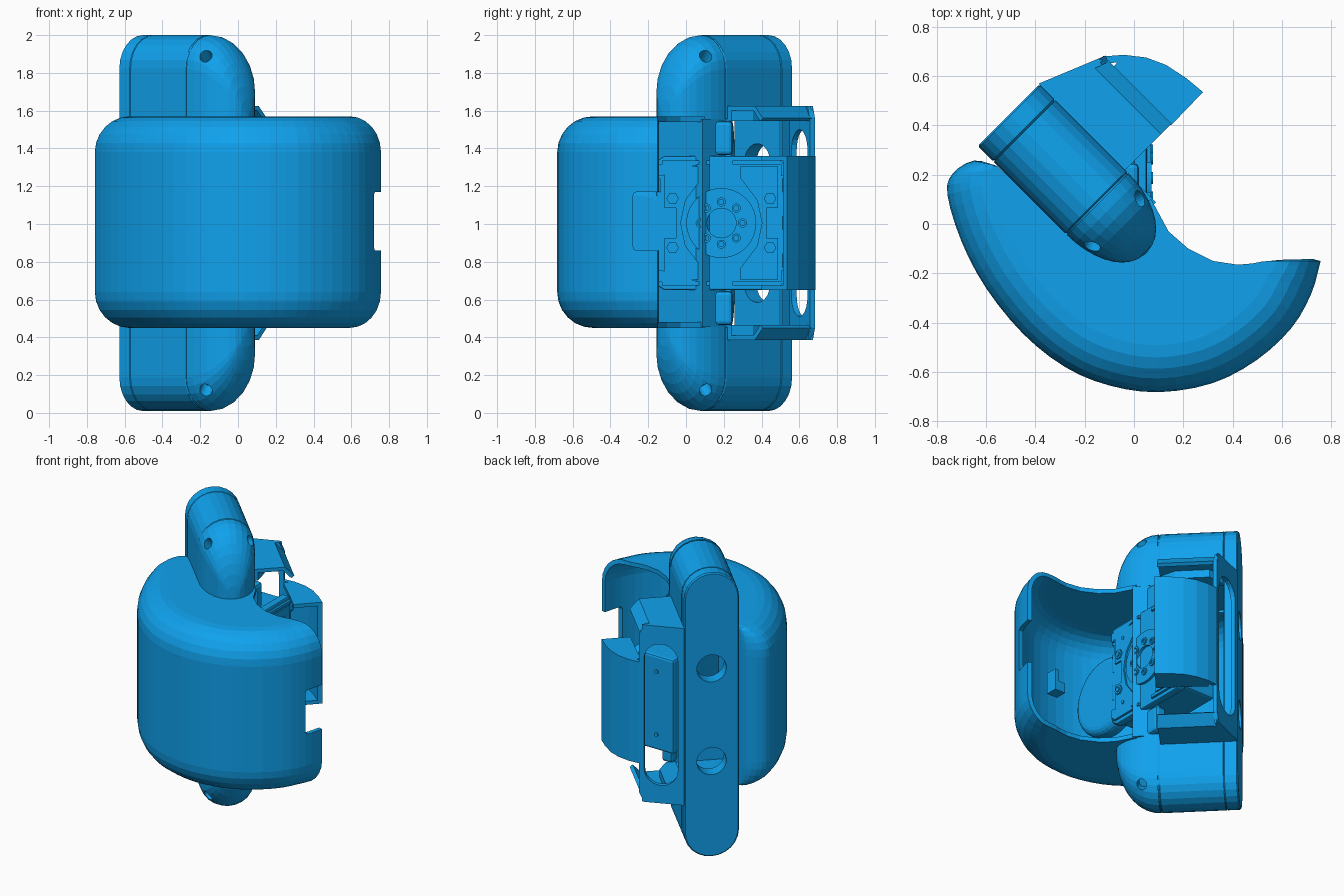
import bpy, bmesh
from math import sin, cos, pi, sqrt, radians
from mathutils import Vector

if "Cube" in bpy.data.objects:
    bpy.data.objects.remove(bpy.data.objects["Cube"])

R2 = sqrt(2)
ZM = 1.005                      # height of the mirror plane
blue = bpy.data.materials.new("blue_plastic")
blue.diffuse_color = (0.005, 0.36, 0.85, 1)
blue.use_nodes = True
blue.node_tree.nodes["Principled BSDF"].inputs["Base Color"].default_value = blue.diffuse_color


def loc(u, v, z):
    """Bracket frame (turned 45 degrees) to world."""
    return Vector(((u - v) / R2, (u + v) / R2, z))


def make(name, verts, faces, fix=True):
    me = bpy.data.meshes.new(name)
    me.from_pydata([tuple(v) for v in verts], [], faces)
    me.materials.append(blue)
    if fix:
        bm = bmesh.new()
        bm.from_mesh(me)
        bmesh.ops.recalc_face_normals(bm, faces=bm.faces)
        bm.to_mesh(me)
        bm.free()
    ob = bpy.data.objects.new(name, me)
    bpy.context.collection.objects.link(ob)
    return ob


def apply(ob, mod):
    bpy.ops.object.select_all(action='DESELECT')
    ob.select_set(True)
    bpy.context.view_layer.objects.active = ob
    bpy.ops.object.modifier_apply(modifier=mod.name)


def loft(name, loops):
    n = len(loops[0])
    verts = [p for l in loops for p in l]
    faces = [(k * n + i, k * n + (i + 1) % n, (k + 1) * n + (i + 1) % n, (k + 1) * n + i)
             for k in range(len(loops) - 1) for i in range(n)]
    faces += [tuple(range(n)), tuple(range(len(verts) - n, len(verts)))]
    return make(name, verts, faces)


def prism(name, pts, a, b, f):
    """Extrude a 2D outline from a to b; f maps (p, q, depth) to world."""
    return loft(name, [[f(p, q, d) for p, q in pts] for d in (a, b)])


def xyz(x, y, z):
    return Vector((x, y, z))


def box(name, lo, hi):
    return prism(name, [(lo[0], lo[1]), (hi[0], lo[1]), (hi[0], hi[1]), (lo[0], hi[1])], lo[2], hi[2], xyz)


def rod(name, p, q, r, n=20):
    p, q = Vector(p), Vector(q)
    rot = (q - p).to_track_quat('Z', 'Y')
    ring = [rot @ Vector((r * cos(2 * pi * i / n), r * sin(2 * pi * i / n), 0)) for i in range(n)]
    return loft(name, [[p + c for c in ring], [q + c for c in ring]])


def bevel(ob, w, seg=2):
    m = ob.modifiers.new("bevel", 'BEVEL')
    m.width, m.segments, m.limit_method = w, seg, 'ANGLE'
    apply(ob, m)
    return ob


def cut(ob, cutter):
    m = ob.modifiers.new("cut", 'BOOLEAN')
    m.object, m.operation, m.solver = cutter, 'DIFFERENCE', 'EXACT'
    apply(ob, m)
    bpy.data.objects.remove(cutter)


def stadium(c, r, z0, z1, n=12):
    top = [(c + r * cos(pi * i / n), z1 - r + r * sin(pi * i / n)) for i in range(n + 1)]
    return top + [(2 * c - p, z0 + z1 - z) for p, z in top]


def catmull(pts, k):
    P = [Vector(p) for p in pts]
    P = [2 * P[0] - P[1]] + P + [2 * P[-1] - P[-2]]
    out = []
    for i in range(1, len(P) - 2):
        a, b, c, d = P[i - 1:i + 3]
        for j in range(k):
            t = j / k
            out.append(0.5 * (2 * b + (c - a) * t + (2 * a - 5 * b + 4 * c - d) * t * t
                              + (3 * b - a - 3 * c + d) * t ** 3))
    return out + [P[-2]]


# Big curved shell: outer plan curve, rounded top and bottom, inner flange edge
outer = catmull([(.757, -.15), (.72, -.28), (.64, -.42), (.5, -.55), (.32, -.645), (.1, -.682),
                 (-.1, -.655), (-.28, -.58), (-.45, -.445), (-.6, -.26), (-.7, -.07),
                 (-.757, .12), (-.735, .205), (-.65, .257), (-.56, .237)], 3)
edge = [(.55, -.15), (.52, -.152), (.48, -.16), (.42, -.165), (.32, -.15), (.22, -.1), (.14, -.03),
        (.07, .1), (-.28, -.03), (-.36, .05), (-.44, .13), (-.5, .185), (-.54, .22), (-.55, .23),
        (-.553, .234)]
edge = [Vector(edge[i]).lerp(Vector(edge[i + 1]), j / 3) for i in range(14) for j in range(3)]
edge.append(Vector((-.553, .234)))
R, Z0, Z1, SEG = .19, .45, 1.57, 6
half = [(R * (1 - cos(a)), R * sin(a)) for a in [pi / 2 * i / SEG for i in range(SEG + 1)]]
verts = []
for i, (o, e) in enumerate(zip(outer, edge)):
    t = outer[min(i + 1, len(outer) - 1)] - outer[max(i - 1, 0)]
    nrm = Vector((t.y, -t.x)).normalized()
    if i == 0:
        nrm = Vector((-1, 0))
    d = e - o
    if nrm.dot(d) < 0:
        nrm = -nrm
    w = min(1, max(0, (i - 27) / 6))          # blend inset direction towards the narrow tip
    dirn = nrm.lerp(d.normalized(), w).normalized()
    s = min(1, .8 * d.length / R)
    col = [(*(o + dirn * f * s), Z1 - R + h) for f, h in half] + [(e.x, e.y, Z1)]
    verts += [(x, y, Z0 + Z1 - z) for x, y, z in reversed(col)] + col
m = len(verts) // len(outer)
shell = make("outer_shell", verts,
             [(i * m + j, i * m + j + 1, (i + 1) * m + j + 1, (i + 1) * m + j)
              for i in range(len(outer) - 1) for j in range(m - 1)], fix=False)
sol = shell.modifiers.new("wall", 'SOLIDIFY')
sol.thickness, sol.offset = .03, -1
apply(shell, sol)
cut(shell, bevel(box("notch_cutter", (.6, -.28, .86), (.9, -.05, 1.17)), .02))

# Upper and lower arms with rounded noses and screw recesses
UC, HW = -.047, .177
arch = [(-HW, 0)] + [(-HW * cos(pi * i / 12), .268 + HW * sin(pi * i / 12)) for i in range(13)] + [(HW, 0)]
for tag, s in (("upper", 1), ("lower", -1)):
    def sec(v, k):
        return [loc(UC + u * k, v, ZM + s * (.55 + h * k)) for u, h in arch]
    loft(tag + "_arm", [sec(.168, .985), sec(.174, 1), sec(.58, 1)])
    nose = loft(tag + "_arm_nose", [sec(.162 - .28 * sin(t), cos(t) ** .92)
                                    for t in [radians(88) * i / 9 for i in range(10)]])
    loft(tag + "_arm_joint", [sec(.15, .97), sec(.19, .97)])
    for k in (-1, 1):
        a = (UC + k * .095, .07, ZM + s * .84)
        b = (UC + k * .22, .03, ZM + s * .97)
        cut(nose, rod("screw_cutter", loc(*a), loc(*b), .034))

    # Folded flange of the motor holder, closed up to the slanted plate
    prof = [(.10, .62), (.335, .62), (.395, .555), (.375, .54), (.325, .595), (.10, .595)]
    prism(tag + "_holder_flange", prof, .18, .57, lambda u, h, v: loc(u, v, ZM + s * h))
    prism(tag + "_holder_corner", [(.10, .56), (.375, .56), (.385, .565), (.134, .665), (.10, .665)],
          .595, .62, lambda u, v, h: loc(u, v, ZM + s * h))
    prism(tag + "_holder_gusset", [(.10, .18), (.16, .18), (.22, .28), (.22, .5), (.10, .6)],
          .54, .6, lambda u, v, h: loc(u, v, ZM + s * h))

# Back plate with two round holes
plate = bevel(prism("back_plate", stadium(UC, HW, .01, 2.0), .58, .672, loc_uzv := (
    lambda u, z, v: loc(u, v, z))), .008, 1)
for z in (1.33, .68):
    cut(plate, rod("hole_cutter", loc(UC, .5, z), loc(UC, .8, z), .095, 32))

# Slanted holder plate with long slot
A, B = Vector((-.385, .57)), Vector((-.115, .683))
T = (B - A).normalized()
N = Vector((T.y, -T.x))
L = (B - A).length


def slant(p, z, d):
    q = A + T * p + N * d
    return Vector((q.x, q.y, z))


holder = prism("holder_plate", [(0, .385), (L - .03, .385), (L, .45), (L, 1.56), (L - .03, 1.625), (0, 1.625)],
               0, .03, slant)
cut(holder, prism("slot_cutter", stadium(L / 2 + .005, .11, .51, 1.5), -.1, .1, slant))

# Curved motor cover: thin wall with end caps, open towards the drive
arc = [(-.12, .68), (-.04, .686), (.05, .675), (.13, .645), (.21, .593), (.28, .535)]
inner = [(.258, .513), (.19, .568), (.115, .618), (.04, .647), (-.04, .657), (-.11, .652)]
prism("motor_cover", arc + inner, .65, 1.36, xyz)
for z in (.65, 1.335):
    prism("cover_cap", arc[1:] + [(.15, .4), (.08, .47), (-.09, .63)], z, z + .025, xyz)

# Post joining the two arms behind the drive
prism("pivot_post", [(-.22, .0), (.125, .0), (.125, .175), (-.22, .175)], .455, 1.555, loc)

# Drive unit facing +x
CY, CZ = .187, 1.005
bevel(box("drive_body", (-.25, CY - .32, CZ - .33), (.03, CY + .31, CZ + .33)), .015)


def yz(y, z, x):
    return Vector((x, CY + y, CZ + z))


def disc(name, y, z, x0, x1, r, n=20):
    return rod(name, yz(y, z, x0), yz(y, z, x1), r, n)


for z in (.45, -.45):
    bevel(prism("drive_mount_pad", [(-.15, z - .09), (.06, z - .09), (.06, z + .09), (-.15, z + .09)],
                -.06, .02, yz), .02)
    disc("mount_screw", -.06, z, .0, .03, .012, 10)
face = bevel(prism("drive_face", [(-.342, -.33), (-.3, -.355), (.3, -.355), (.342, -.33),
                                  (.342, .33), (.3, .355), (-.3, .355), (-.342, .33)],
                   .0, .052, yz), .008)
for sy in (-1, 1):
    for z in (-.2, 0, .2):
        cut(face, prism("edge_cutter", [(sy * .325, z - .035), (sy * .4, z - .035),
                                        (sy * .4, z + .035), (sy * .325, z + .035)], -.05, .1, yz))
    # Raised side brackets with corner clips, nuts and screws
    prism("side_bracket", [(sy * y, z) for y, z in
                           [(.1, -.3), (.3, -.3), (.3, -.08), (.24, -.08), (.24, .08), (.3, .08), (.3, .3),
                            (.1, .3), (.1, .24), (.19, .12), (.215, 0), (.19, -.12), (.1, -.24)]],
          .05, .064, yz)
    for sz in (-1, 1):
        disc("nut", sy * .258, sz * .13, .05, .074, .033, 6)
        disc("bolt", sy * .258, sz * .13, .05, .08, .016, 12)
        disc("small_screw", sy * .22, sz * .235, .05, .07, .012, 10)
        prism("corner_clip", [(sy * y, sz * z) for y, z in
                              [(.06, .31), (.33, .31), (.33, .25), (.315, .25), (.315, .33), (.06, .33)]],
              .05, .068, yz)
hub = disc("output_hub", 0, 0, .04, .07, .185, 48)
cut(hub, disc("bore_cutter", 0, 0, .05, .1, .078, 32))
for i in range(8):
    a = pi / 4 * i
    y, z = .112 * cos(a), .112 * sin(a)
    ring = disc("hub_bolt", y, z, .06, .078, .024, 14)
    cut(ring, disc("bolt_cutter", y, z, .07, .1, .013, 10))
for z in (-.22, .22):
    rod("side_screw", (-.12, CY + .3, CZ + z), (-.12, CY + .318, CZ + z), .014, 10)

# Round gearbox disc and clip inside the shell
bevel(rod("gearbox_disc", (-.08, -.26, .93), (.05, -.26, .93), .27, 40), .05, 4)
box("inner_clip", (.22, -.5, .95), (.30, -.42, 1.02))
box("inner_clip_tab", (.27, -.5, 1.0), (.30, -.42, 1.10))
